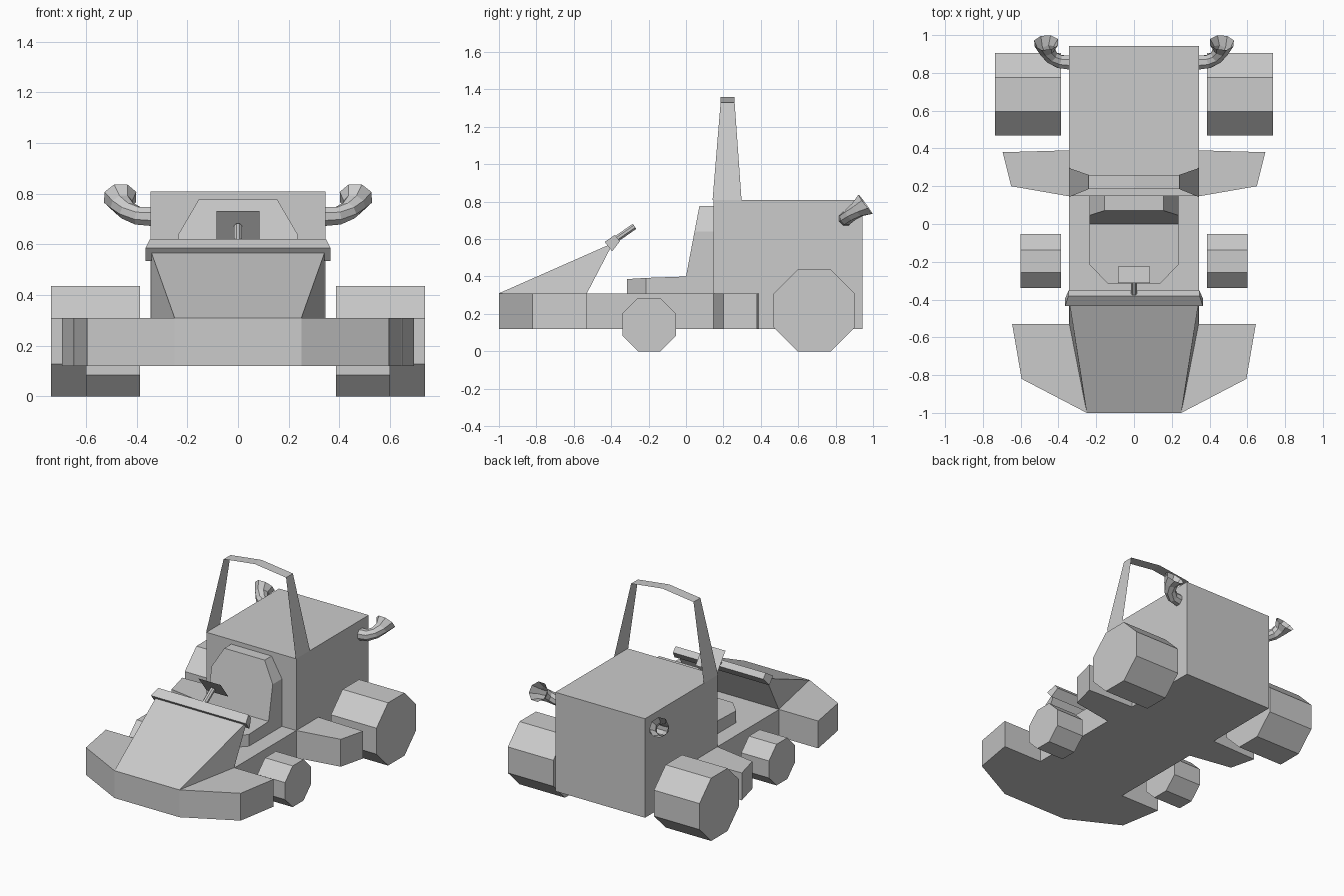
import bpy, bmesh
from math import sin, cos, pi
from mathutils import Vector

if "Cube" in bpy.data.objects:
    bpy.data.objects.remove(bpy.data.objects["Cube"])


def loft(name, loops, closed=True, caps=True, mirror=False):
    """Skin equal-length point loops into one flat-shaded object."""
    bm = bmesh.new()
    rings = [[bm.verts.new(p) for p in loop] for loop in loops]
    n = len(rings[0])
    for a, b in zip(rings, rings[1:]):
        for i in range(n if closed else n - 1):
            j = (i + 1) % n
            bm.faces.new((a[i], a[j], b[j], b[i]))
    if closed and caps:
        bm.faces.new(rings[0])
        bm.faces.new(rings[-1])
    bmesh.ops.recalc_face_normals(bm, faces=bm.faces)
    me = bpy.data.meshes.new(name)
    bm.to_mesh(me)
    bm.free()
    ob = bpy.data.objects.new(name, me)
    bpy.context.collection.objects.link(ob)
    if mirror:
        ob.modifiers.new("mirror", "MIRROR").use_mirror_merge = False
    return ob


def slab(name, outline, z0, z1, mirror=False):
    return loft(name, [[(x, y, z) for x, y in outline] for z in (z0, z1)], mirror=mirror)


def both_sides(half):
    """Complete a right-hand outline with its mirror image."""
    return half + [(-x, y) for x, y in reversed(half)]


def ring(center, axis, radius, sides):
    axis = Vector(axis).normalized()
    u = axis.cross(Vector((0, 0, 1))).normalized()
    v = u.cross(axis)
    return [Vector(center) + radius * (u * cos(t) + v * sin(t))
            for t in (2 * pi * (k + 0.5) / sides for k in range(sides))]


# Floor with flared front bumper, side pods, engine block
slab("chassis", both_sides([(.25, -1), (.595, -.82), (.645, -.53), (.345, -.53), (.345, .147)]), .12, .31)
slab("side_pod", [(.345, .147), (.65, .2), (.695, .38), (.345, .39)], .12, .31, mirror=True)
slab("engine_block", both_sides([(.345, .147), (.345, .943)]), .12, .808)

# Seat cushion with slightly sloping top, and leaning backrest
cushion = both_sides([(.14, -.315), (.235, -.215), (.235, .147)])
loft("seat_cushion", [[(x, y, .31) for x, y in cushion],
                      [(x, y, .405 + .06 * min(y, 0)) for x, y in cushion]])
back = both_sides([(.235, .40), (.235, .64), (.155, .777)])
loft("seat_backrest", [[(x, .147, z) for x, z in back],
                       [(x, .19 * (z - .40), z) for x, z in back]])

# Sloping nose and the rim along its top edge
loft("nose_cowl", [[(s * .25, -1, .31), (s * .342, -.415, .568), (s * .342, -.405, .55),
                    (s * .342, -.53, .31)] for s in (-1, 1)])
loft("cowl_rim", [[(s * .365, -.435, .585), (s * .347, -.38, .622),
                   (s * .347, -.353, .588), (s * .365, -.395, .535)] for s in (-1, 1)])

# Steering column and flat wheel plate
a, b = Vector((0, -.38, .595)), Vector((0, -.275, .668))
loft("steering_column", [ring(p, b - a, .018, 8) for p in (a, b)])
loft("steering_plate", [[(s * .085, -.225, .617), (s * .085, -.312, .732)] for s in (-1, 1)], closed=False)

# Thin sheet roll bar
bar = [(-.345, .142, .297, .808), (-.24, .185, .26, 1.33), (0, .185, .26, 1.36),
       (.24, .185, .26, 1.33), (.345, .142, .297, .808)]
loft("roll_bar", [[(x, y0, z), (x, y1, z)] for x, y0, y1, z in bar], closed=False)

# Octagonal wheels
for name, y, apothem, x1 in (("front_wheel", -.197, .143, .6), ("rear_wheel", .686, .218, .737)):
    loft(name, [ring((x, y, apothem), (1, 0, 0), apothem / cos(pi / 8), 8)
                for x in (.387, x1)], mirror=True)

# Curved exhaust pipes with flared open ends
path = [((.345, .855, .71), (1, 0, 0), .04), ((.395, .86, .713), (1, .3, .2), .038),
        ((.437, .883, .733), (.8, .8, .6), .038), ((.46, .918, .758), (.3, .8, .6), .045),
        ((.465, .96, .786), (.05, .8, .59), .068)]
loft("exhaust_pipe", [ring(c, d, r, 8) for c, d, r in path], caps=False, mirror=True)
